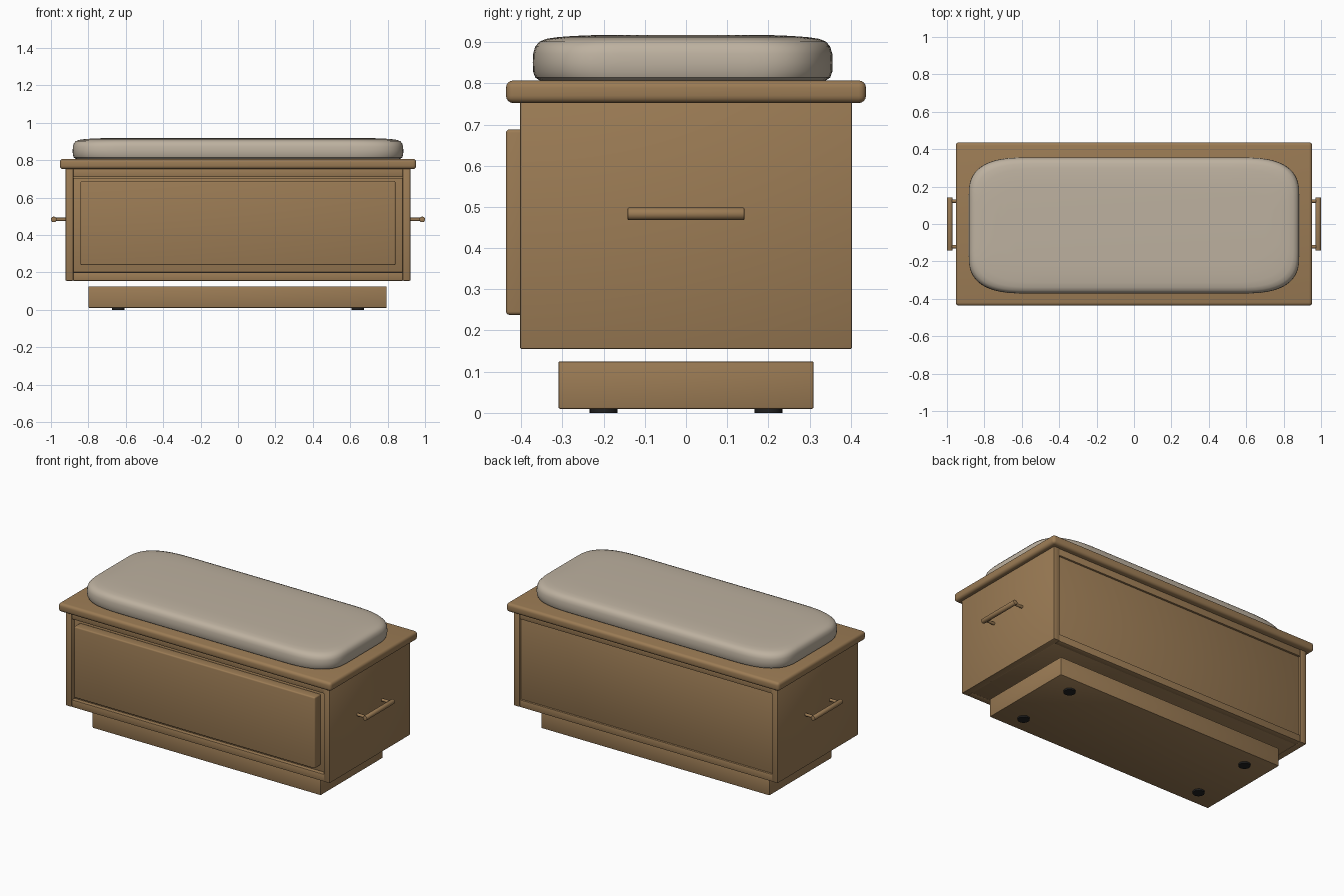
import bpy, bmesh, math

cube = bpy.data.objects.get("Cube")
if cube:
    bpy.data.objects.remove(cube, do_unlink=True)


def material(name, rgb):
    m = bpy.data.materials.new(name)
    m.use_nodes = True
    m.diffuse_color = (*rgb, 1)
    m.node_tree.nodes["Principled BSDF"].inputs["Base Color"].default_value = (*rgb, 1)
    return m


wood = material("oak wood", (0.33, 0.2, 0.09))
fabric = material("beige fabric", (0.51, 0.44, 0.35))
rubber = material("black rubber", (0.015, 0.015, 0.015))


def finish(bm, name, mat):
    bmesh.ops.recalc_face_normals(bm, faces=bm.faces)
    mesh = bpy.data.meshes.new(name)
    bm.to_mesh(mesh)
    bm.free()
    mesh.materials.append(mat)
    ob = bpy.data.objects.new(name, mesh)
    bpy.context.collection.objects.link(ob)
    bpy.ops.object.select_all(action='DESELECT')
    ob.select_set(True)
    bpy.context.view_layer.objects.active = ob
    bpy.ops.object.shade_smooth_by_angle(angle=math.radians(35))
    return ob


def box(name, x, y, z, bevel=0.004, segments=2):
    """Rounded board between the given (min, max) ranges."""
    bm = bmesh.new()
    bmesh.ops.create_cube(bm, size=1)
    for v in bm.verts:
        v.co = [r[0] if c < 0 else r[1] for c, r in zip(v.co, (x, y, z))]
    bmesh.ops.bevel(bm, geom=bm.edges[:], offset=bevel, segments=segments,
                    affect='EDGES', profile=0.5)
    return finish(bm, name, wood)


def cylinder(name, centre, radius, length, axis, mat, bevel=0.0):
    bm = bmesh.new()
    bmesh.ops.create_cone(bm, cap_ends=True, segments=24, radius1=radius,
                          radius2=radius, depth=length)
    if bevel:
        rims = [e for e in bm.edges if abs(e.verts[0].co.z - e.verts[1].co.z) < 1e-5]
        bmesh.ops.bevel(bm, geom=rims, offset=bevel, segments=2, affect='EDGES', profile=0.5)
    ob = finish(bm, name, mat)
    ob.location = centre
    ob.rotation_euler = {'x': (0, math.pi / 2, 0), 'y': (math.pi / 2, 0, 0), 'z': (0, 0, 0)}[axis]
    return ob


# Plinth with four round feet
box("plinth", (-0.8, 0.795), (-0.31, 0.31), (0.01, 0.125))
for sx, side in ((-1, "right"), (1, "left")):
    for sy, end in ((-1, "front"), (1, "back")):
        cylinder(f"{end}_{side}_foot", (sx * 0.64, sy * 0.2, 0.006), 0.034, 0.012, 'z', rubber)

# Case: side boards, floor, rails and inset back
for sx, side in ((-1, "right"), (1, "left")):
    box(f"{side}_side_board", tuple(sorted((sx * 0.88, sx * 0.922))),
        (-0.403, 0.403), (0.155, 0.755))
box("floor_board", (-0.882, 0.882), (-0.385, 0.385), (0.156, 0.198))
for sy, end in ((-1, "front"), (1, "back")):
    y = tuple(sorted((sy * 0.36, sy * 0.4)))
    box(f"{end}_bottom_rail", (-0.881, 0.881), y, (0.155, 0.2), 0.002)
    box(f"{end}_top_rail", (-0.881, 0.881), y, (0.71, 0.755), 0.002)
box("back_panel", (-0.881, 0.881), (0.365, 0.388), (0.19, 0.72), 0.001)

# Drawer: box behind and raised front board
box("drawer_box", (-0.881, 0.881), (-0.375, 0.3), (0.2, 0.705), 0.002)
box("drawer_front", (-0.842, 0.842), (-0.437, -0.374), (0.238, 0.688), 0.008, 3)

# Overhanging lid with rounded edge
box("lid", (-0.953, 0.953), (-0.437, 0.437), (0.752, 0.807), 0.018, 4)

# Side handles
for sx, side in ((-1, "right"), (1, "left")):
    cylinder(f"{side}_handle_bar", (sx * 0.985, 0, 0.483), 0.015, 0.284, 'y', wood, 0.003)
    for sy, end in ((-1, "front"), (1, "back")):
        cylinder(f"{side}_handle_{end}_post", (sx * 0.95, sy * 0.122, 0.483),
                 0.009, 0.07, 'x', wood)


def outline(inset, count=14):
    """Soft-cornered rectangle, corners longer along x."""
    hx, hy, rx, ry = 0.884 - inset, 0.364 - inset, 0.32, 0.21
    points = []
    for q in range(4):
        sx, sy = ((1, 1), (-1, 1), (-1, -1), (1, -1))[q]
        for i in range(count + 1):
            t = i / count if q % 2 == 0 else 1 - i / count
            a = t * math.pi / 2
            points.append((sx * (hx - rx + rx * math.cos(a) ** 0.72),
                           sy * (hy - ry + ry * math.sin(a) ** 0.72) - 0.008))
    return points


# Cushion: outline rings following a soft pillow profile
profile = [(0.018, 0.806), (0.006, 0.814), (0.001, 0.828), (0, 0.85), (0.001, 0.872),
           (0.006, 0.889), (0.016, 0.901), (0.033, 0.908), (0.06, 0.912), (0.1, 0.915),
           (0.15, 0.917)]
bm = bmesh.new()
rings = [[bm.verts.new((x, y, z)) for x, y in outline(inset)] for inset, z in profile]
for low, high in zip(rings, rings[1:]):
    for i in range(len(low)):
        j = (i + 1) % len(low)
        bm.faces.new((low[i], low[j], high[j], high[i]))
bm.faces.new(rings[0])
bm.faces.new(rings[-1])
bmesh.ops.remove_doubles(bm, verts=bm.verts, dist=0.0005)
finish(bm, "cushion", fabric)
